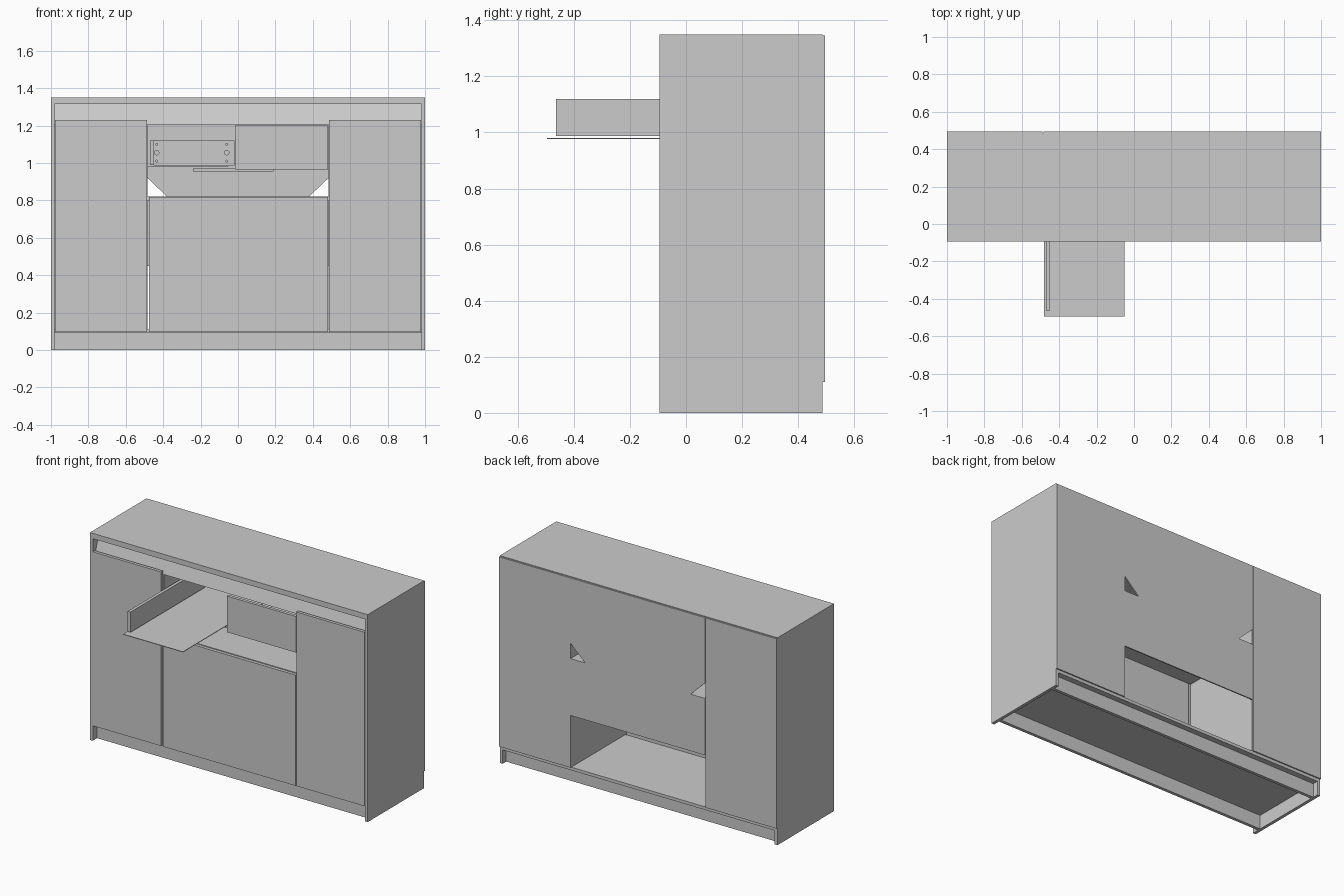
import bpy, bmesh
from mathutils import Vector

if "Cube" in bpy.data.objects:
    bpy.data.objects.remove(bpy.data.objects["Cube"])


def prism(name, pts, axis, a, b):
    """Extrude a closed profile along an axis ('x': pts are y,z; 'y': pts are x,z)."""
    bm = bmesh.new()
    place = (lambda p, t: (t, p[0], p[1])) if axis == 'x' else (lambda p, t: (p[0], t, p[1]))
    face = bm.faces.new([bm.verts.new(place(p, a)) for p in pts])
    ext = bmesh.ops.extrude_face_region(bm, geom=[face])
    step = Vector((b - a, 0, 0)) if axis == 'x' else Vector((0, b - a, 0))
    bmesh.ops.translate(bm, vec=step,
                        verts=[v for v in ext['geom'] if isinstance(v, bmesh.types.BMVert)])
    bmesh.ops.recalc_face_normals(bm, faces=bm.faces)
    mesh = bpy.data.meshes.new(name)
    bm.to_mesh(mesh)
    bm.free()
    ob = bpy.data.objects.new(name, mesh)
    bpy.context.collection.objects.link(ob)
    return ob


def board(name, x, y, z):
    """Flat rectangular panel given by its x, y and z ranges."""
    return prism(name, [(x[0], z[0]), (x[1], z[0]), (x[1], z[1]), (x[0], z[1])], 'y', *y)


FRONT, BACK = -0.094, 0.495
INNER = 0.487          # back end of the carcass
DOOR = (FRONT, -0.074)  # thickness of doors and drawer fronts

# carcass: sides, partitions, top and bottom
for s, side in ((-1, 'left'), (1, 'right')):
    board(side + '_side', sorted((s, s * 0.98)), (FRONT, INNER), (0, 1.315))
    board(side + '_partition', sorted((s * 0.505, s * 0.485)), (-0.07, INNER), (0.11, 1.2))
board('top_panel', (-1, 1), (FRONT, INNER), (1.315, 1.35))
board('bottom_panel', (-0.98, 0.98), (-0.07, INNER), (0.09, 0.11))
board('niche_shelf', (-0.485, 0.485), (-0.068, INNER), (0.80, 0.82))

# plinth frame, open underneath
board('front_plinth', (-0.98, 0.98), (-0.05, -0.03), (0, 0.095))
board('back_plinth', (-0.98, 0.98), (0.43, 0.45), (0, 0.09))

# tilted grip strip above the doors
prism('grip_strip', [(-0.035, 1.315), (-0.07, 1.205), (-0.05, 1.205), (-0.015, 1.315)],
      'x', -0.98, 0.98)

# doors
for name, x, z in (('left_door', (-0.978, -0.487), (0.097, 1.23)),
                   ('right_door', (0.486, 0.978), (0.097, 1.23)),
                   ('centre_door', (-0.476, 0.481), (0.097, 0.818))):
    board(name, x, DOOR, z)

# back panels: full-height ends, centre with clipped corners and a lower opening
board('left_back', (-1, -0.488), (INNER, BACK), (0.11, 1.345))
board('right_back', (0.485, 1), (INNER, BACK), (0.11, 1.345))
prism('centre_back_upper', [(-0.38, 0.82), (0.38, 0.82), (0.485, 0.92), (0.485, 1.345),
                            (-0.484, 1.345), (-0.484, 0.92)], 'y', INNER, BACK)
board('centre_back_lower', (-0.484, 0.485), (INNER, BACK), (0.45, 0.82))

# drawers: the left one is pulled out without its front, the right one is shut
board('drawer_support', (-0.24, 0.19), (-0.03, INNER), (0.955, 0.97))
board('right_drawer_front', (-0.015, 0.482), DOOR, (0.965, 1.20))

bm = bmesh.new()
board('left_drawer_bottom', (-0.48, -0.05), (-BACK, 0.47), (0.977, 0.981))
board('left_drawer_side', (-0.47, -0.45), (-0.463, 0.47), (0.988, 1.12))
back = board('left_drawer_back', (-0.45, -0.02), (0.45, 0.465), (0.985, 1.12))
board('right_drawer_bottom', (0.015, 0.475), (-0.074, 0.47), (0.977, 0.981))
board('right_drawer_side', (0.45, 0.47), (-0.074, 0.47), (0.988, 1.12))
board('right_drawer_back', (0.015, 0.45), (0.45, 0.465), (0.985, 1.12))

# fitting holes in the open drawer's back
from mathutils import Matrix
for x in (-0.435, -0.06):
    for z, r in ((1.01, 0.005), (1.055, 0.012), (1.10, 0.005)):
        mat = Matrix.Translation((x, 0.457, z)) @ Matrix.Rotation(1.5707963, 4, 'X')
        bmesh.ops.create_cone(bm, cap_ends=True, segments=16, radius1=r, radius2=r,
                              depth=0.05, matrix=mat)
mesh = bpy.data.meshes.new('hole_cutter')
bm.to_mesh(mesh)
bm.free()
cutter = bpy.data.objects.new('hole_cutter', mesh)
bpy.context.collection.objects.link(cutter)
cutter.hide_render = True
cutter.display_type = 'WIRE'
mod = back.modifiers.new('holes', 'BOOLEAN')
mod.operation = 'DIFFERENCE'
mod.solver = 'EXACT'
mod.object = cutter
